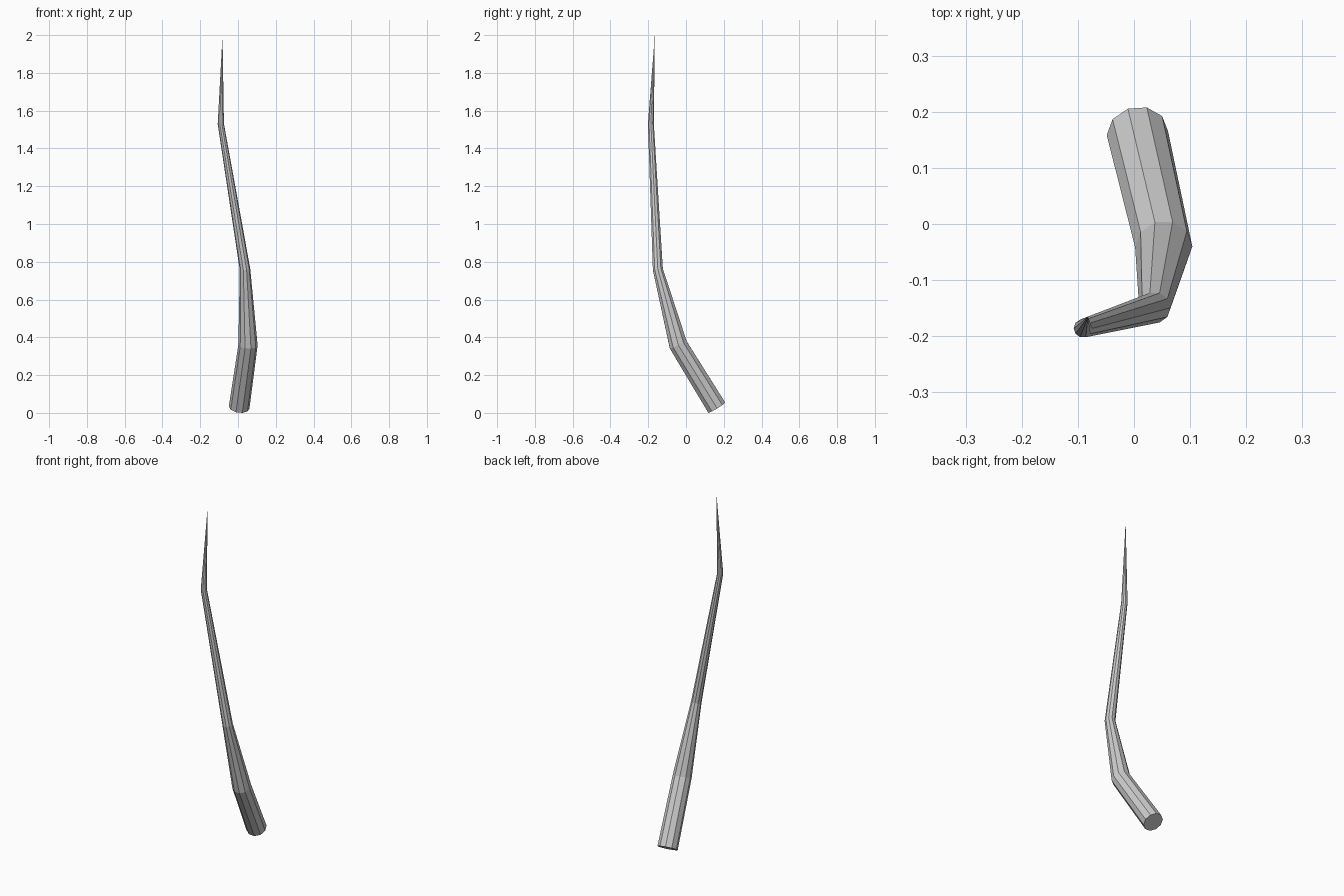
import bpy, bmesh
from math import cos, sin, tau
from mathutils import Vector

if "Cube" in bpy.data.objects:
    bpy.data.objects.remove(bpy.data.objects["Cube"])

SIDES = 10
# centre line of the branch with its radius at each bend
PATH = [((0.006, 0.162, 0.029), 0.055), ((0.053, -0.041, 0.36), 0.051),
        ((0.037, -0.149, 0.76), 0.028), ((-0.091, -0.186, 1.53), 0.0165)]
TIP = Vector((-0.082, -0.165, 2.0))

bm = bmesh.new()
centres = [Vector(p) for p, _ in PATH] + [TIP]
rings = []
for i, (_, radius) in enumerate(PATH):
    ahead = (centres[i + 1] - centres[i]).normalized()
    behind = (centres[i] - centres[i - 1]).normalized() if i else ahead
    normal = (ahead + behind).normalized()
    side = Vector((1, 0, 0))
    side = (side - normal * side.dot(normal)).normalized()
    up = normal.cross(side)
    rings.append([bm.verts.new(centres[i] + radius * (side * cos(a) + up * sin(a)))
                  for a in (tau * k / SIDES for k in range(SIDES))])

# cut end, tapering sections and pointed tip
bm.faces.new(rings[0][::-1])
for low, high in zip(rings, rings[1:]):
    for k in range(SIDES):
        n = (k + 1) % SIDES
        bm.faces.new((low[k], low[n], high[n], high[k]))
tip = bm.verts.new(TIP)
for k in range(SIDES):
    bm.faces.new((rings[-1][k], rings[-1][(k + 1) % SIDES], tip))
bmesh.ops.recalc_face_normals(bm, faces=bm.faces)

mesh = bpy.data.meshes.new("branch")
bm.to_mesh(mesh)
bm.free()
bpy.context.collection.objects.link(bpy.data.objects.new("branch", mesh))
